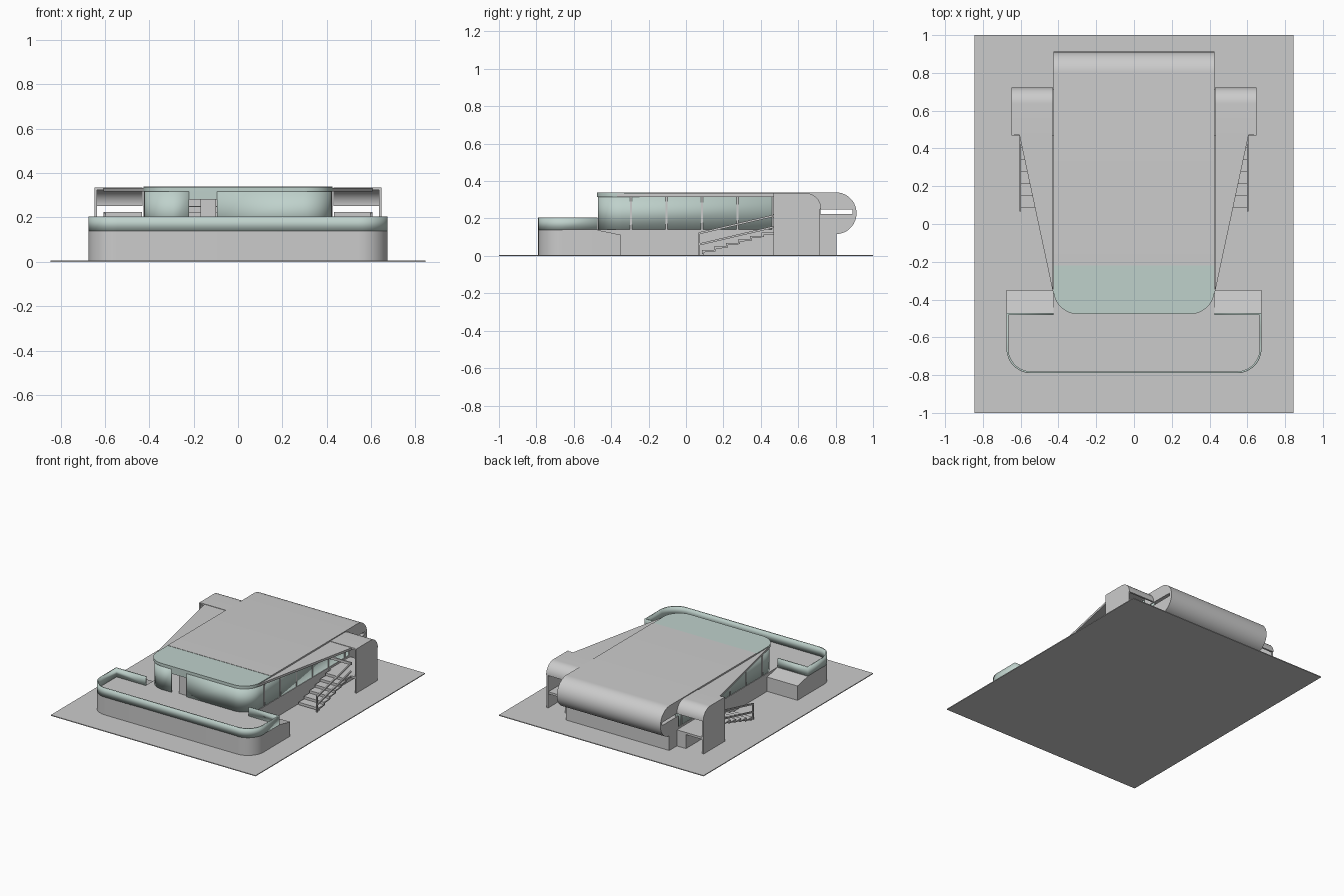
import bpy, bmesh, math

if "Cube" in bpy.data.objects:
    bpy.data.objects.remove(bpy.data.objects["Cube"])

glass = bpy.data.materials.new("glass")
glass.diffuse_color = (0.52, 0.64, 0.60, 1)
glass.use_nodes = True
glass.node_tree.nodes["Principled BSDF"].inputs["Base Color"].default_value = glass.diffuse_color


def finish(name, bm, mat=None):
    bmesh.ops.recalc_face_normals(bm, faces=bm.faces)
    me = bpy.data.meshes.new(name)
    bm.to_mesh(me)
    bm.free()
    ob = bpy.data.objects.new(name, me)
    bpy.context.collection.objects.link(ob)
    if mat:
        me.materials.append(mat)
    bpy.context.view_layer.objects.active = ob
    ob.select_set(True)
    bpy.ops.object.shade_smooth_by_angle(angle=math.radians(30))
    ob.select_set(False)
    return ob


def prism(name, pts, lo, hi, axis="z", mat=None):
    """Extrude a profile: (x, y) points along z, or (y, z) points along x."""
    bm = bmesh.new()
    put = (lambda p: (p[0], p[1], lo)) if axis == "z" else (lambda p: (lo, p[0], p[1]))
    f = bm.faces.new([bm.verts.new(put(p)) for p in pts])
    ext = bmesh.ops.extrude_face_region(bm, geom=[f])["geom"]
    d = (0, 0, hi - lo) if axis == "z" else (hi - lo, 0, 0)
    bmesh.ops.translate(bm, vec=d, verts=[v for v in ext if isinstance(v, bmesh.types.BMVert)])
    return finish(name, bm, mat)


def box(name, x0, x1, y0, y1, z0, z1, mat=None):
    return prism(name, [(x0, y0), (x1, y0), (x1, y1), (x0, y1)], z0, z1, "z", mat)


def arc(cx, cy, r, a0, a1, n=12):
    return [(cx + r * math.cos(math.radians(a0 + (a1 - a0) * i / n)),
             cy + r * math.sin(math.radians(a0 + (a1 - a0) * i / n))) for i in range(n + 1)]


def front_curve(w, y, r):
    """Rounded front running from the left side round to the right side."""
    return arc(-w + r, y + r, r, 180, 270) + arc(w - r, y + r, r, 270, 360)


def wall(name, path, z0, z1, t, mat=None):
    """Thin upright wall following an open path."""
    bm = bmesh.new()
    a = [bm.verts.new((x, y, z0)) for x, y in path]
    b = [bm.verts.new((x, y, z1)) for x, y in path]
    for i in range(len(path) - 1):
        bm.faces.new((a[i], a[i + 1], b[i + 1], b[i]))
    ob = finish(name, bm, mat)
    m = ob.modifiers.new("thickness", "SOLIDIFY")
    m.thickness, m.offset, m.use_even_offset = t, 0, True
    return ob


def mirrored(ob):
    """Add the opposite copy across x = 0."""
    bm = bmesh.new()
    bm.from_mesh(ob.data)
    dup = bmesh.ops.duplicate(bm, geom=bm.verts[:] + bm.edges[:] + bm.faces[:])["geom"]
    for v in dup:
        if isinstance(v, bmesh.types.BMVert):
            v.co.x *= -1
    bmesh.ops.reverse_faces(bm, faces=[f for f in dup if isinstance(f, bmesh.types.BMFace)])
    bm.to_mesh(ob.data)
    bm.free()


# site plate and podium
box("site_plate", -0.845, 0.845, -1, 1, 0, 0.006)
prism("terrace", front_curve(0.675, -0.79, 0.13) + [(0.675, -0.472), (-0.675, -0.472)], 0.006, 0.14)
box("building_base", -0.425, 0.425, -0.472, 0.72, 0.006, 0.14)
box("rear_base", -0.425, 0.425, 0.72, 0.805, 0.006, 0.12)
mirrored(prism("terrace_side_block", [(-0.472, 0.006), (-0.35, 0.006), (-0.35, 0.113), (-0.472, 0.138)],
               0.425, 0.675, "x"))

# glass parapet round the terrace
wall("terrace_parapet", [(-0.425, -0.477), (-0.67, -0.477)] + front_curve(0.67, -0.785, 0.125)
     + [(0.67, -0.477), (0.425, -0.477)], 0.138, 0.205, 0.01, glass)

# glass facade, open at the doorway
fc = front_curve(0.417, -0.467, 0.125)
wall("facade_right", [(-0.095, -0.467)] + fc[13:] + [(0.417, 0.72)], 0.14, 0.316, 0.008, glass)
wall("facade_left", [(-0.417, 0.72)] + fc[:13] + [(-0.22, -0.467)], 0.14, 0.316, 0.008, glass)
box("door_lintel", -0.22, -0.095, -0.471, -0.463, 0.28, 0.316, glass)
box("sliding_door", -0.17, -0.1, -0.455, -0.45, 0.14, 0.28)
for i in range(6):
    y = -0.3 + 0.19 * i
    mirrored(box("window_post", 0.413, 0.424, y, y + 0.01, 0.14, 0.316))

# roof: glazed front strip, slab, and rear roll with a slot through it
prism("roof_glazing", front_curve(0.427, -0.477, 0.13) + [(0.427, -0.22), (-0.427, -0.22)],
      0.316, 0.338, "z", glass)
prism("roof_roll", [(-0.22, 0.318), (-0.22, 0.34)] + arc(0.8, 0.228, 0.112, 90, -90, 24)
      + [(0.7, 0.116), (0.7, 0.225), (0.89, 0.225), (0.89, 0.247), (0.62, 0.25), (0.62, 0.318)],
      -0.427, 0.427, "x")

# side canopies with a curled rear edge and outer fin
mirrored(prism("side_canopy", [(0.427, -0.37), (0.607, 0.472), (0.607, 0.5), (0.432, 0.5), (0.432, -0.12)],
               0.316, 0.333))
mirrored(prism("canopy_curl", [(0.472, 0.323), (0.472, 0.336)] + arc(0.638, 0.251, 0.085, 90, 0)
               + arc(0.638, 0.251, 0.072, 0, 90), 0.43, 0.648, "x"))
mirrored(prism("outer_fin", [(0.468, 0.006), (0.468, 0.336)] + arc(0.632, 0.251, 0.085, 90, 0)
               + [(0.717, 0.006)], 0.636, 0.648, "x"))

# side stairs, landing and handrails
run, rise = 0.064, 0.019
top, bottom = [], []
for i in range(6):
    y, z = 0.085 + run * i, 0.012 + rise * i
    top += [(y, z), (y, z + rise)]
    bottom += [(y + 0.012, z - 0.006), (y + 0.012, z + rise - 0.012)]
profile = top + [(0.472, top[-1][1]), (0.472, bottom[-1][1])] + bottom[::-1]
mirrored(prism("stairs", profile, 0.44, 0.605, "x"))
mirrored(box("stair_landing", 0.42, 0.5, 0.468, 0.715, 0.006, 0.126))
mirrored(box("landing_deck", 0.5, 0.636, 0.468, 0.715, 0.11, 0.126))
for z0, z1 in ((0.115, 0.21), (0.055, 0.15)):
    mirrored(prism("handrail", [(0.068, z0), (0.472, z1), (0.472, z1 + 0.011), (0.068, z0 + 0.011)],
                   0.597, 0.607, "x"))
mirrored(box("rail_post", 0.597, 0.607, 0.066, 0.076, 0.006, 0.126))
mirrored(box("landing_rail", 0.432, 0.607, 0.466, 0.476, 0.205, 0.224))
